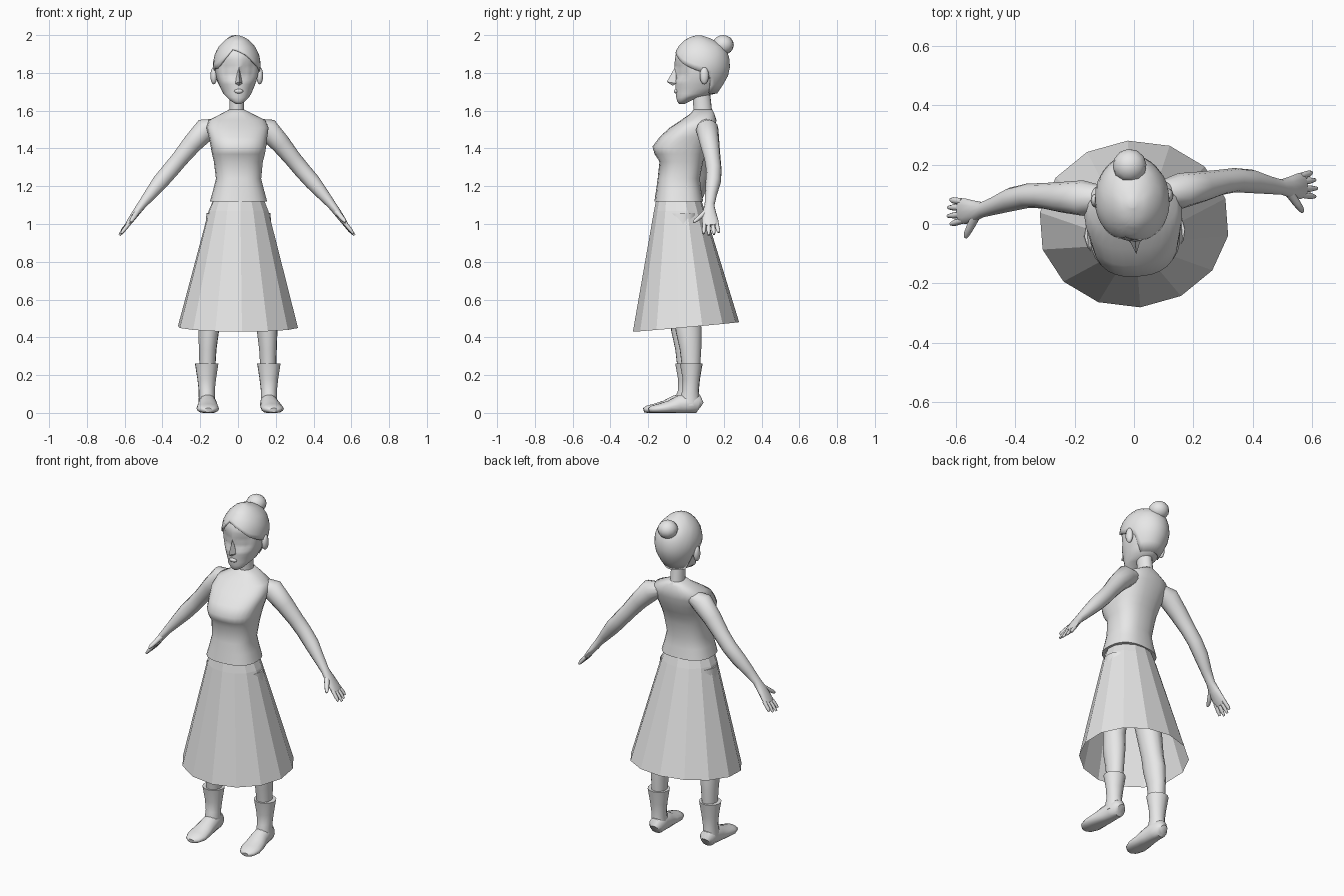
import bpy, bmesh, math
from mathutils import Vector

cube = bpy.data.objects.get("Cube")
if cube:
    bpy.data.objects.remove(cube)

GREY = (0.8, 0.8, 0.8, 1)
mat = bpy.data.materials.new("plain grey")
mat.use_nodes = True
mat.diffuse_color = GREY
mat.node_tree.nodes["Principled BSDF"].inputs["Base Color"].default_value = GREY
TWIST = math.radians(4.3)  # the whole figure is turned slightly


def finish(name, bm, smooth=50, mirror=False):
    bmesh.ops.recalc_face_normals(bm, faces=bm.faces)
    mesh = bpy.data.meshes.new(name)
    bm.to_mesh(mesh)
    bm.free()
    mesh.materials.append(mat)
    obj = bpy.data.objects.new(name, mesh)
    bpy.context.collection.objects.link(obj)
    obj.rotation_euler.z = TWIST
    if smooth:
        bpy.ops.object.select_all(action="DESELECT")
        obj.select_set(True)
        bpy.context.view_layer.objects.active = obj
        bpy.ops.object.shade_smooth_by_angle(angle=math.radians(smooth))
    if mirror:
        obj.modifiers.new("mirror", "MIRROR")
    return obj


def skin_rings(rings, caps=True):
    """Join equal rings of points with quads."""
    bm = bmesh.new()
    rows = [[bm.verts.new(p) for p in ring] for ring in rings]
    n = len(rows[0])
    for a, b in zip(rows, rows[1:]):
        for i in range(n):
            j = (i + 1) % n
            bm.faces.new((a[i], a[j], b[j], b[i]))
    if caps:
        bm.faces.new(rows[0])
        bm.faces.new(rows[-1])
    return bm


def power(v, e):
    return math.copysign(abs(v) ** e, v)


def level_point(a, z, rx, front, back, cx=0, e=1.0):
    """Point on a level oval; angle 0 faces the front."""
    return Vector((cx + rx * power(math.sin(a), e),
                   (front + back) / 2 - (back - front) / 2 * power(math.cos(a), e), z))


def angles(n):
    return [2 * math.pi * i / n for i in range(n)]


def stack(levels, n=24, cx=0, e=1.0):
    return [[level_point(a, *lv, cx=cx, e=e) for a in angles(n)] for lv in levels]


def tube(path, n=12, side=(0, 1, 0)):
    """Rings along a path of (x, y, z, half width along side, half thickness)."""
    pts = [Vector(p[:3]) for p in path]
    rings = []
    for i, p in enumerate(path):
        t = (pts[min(i + 1, len(pts) - 1)] - pts[max(i - 1, 0)]).normalized()
        s = Vector(side)
        s = (s - t * s.dot(t)).normalized()
        u = t.cross(s)
        rings.append([pts[i] + s * p[3] * math.cos(a) + u * p[4] * math.sin(a) for a in angles(n)])
    return rings


def interp(table, v):
    """Linear lookup in rows sorted by their first value."""
    if v <= table[0][0]:
        return table[0][1:]
    for a, b in zip(table, table[1:]):
        if v <= b[0]:
            f = (v - a[0]) / (b[0] - a[0])
            return [p + (q - p) * f for p, q in zip(a[1:], b[1:])]
    return table[-1][1:]


# Torso: height, half width, front, back
torso = [(1.12, .152, -.167, .09), (1.18, .135, -.158, .08), (1.24, .12, -.15, .073),
         (1.33, .13, -.14, .09), (1.37, .14, -.166, .1), (1.41, .147, -.178, .12),
         (1.46, .155, -.14, .14), (1.51, .165, -.085, .155), (1.55, .15, -.025, .16),
         (1.585, .08, .025, .15), (1.605, .042, .04, .14)]
finish("torso", skin_rings(stack(torso, 28, e=.8)), 60)

# Neck
finish("neck", skin_rings(stack([(1.57, .044, .04, .145), (1.61, .039, .04, .137),
                                 (1.72, .04, .03, .125)], 16)))

# Skirt: flat panels, hem a little higher at the back
skirt = stack([(1.13, .135, -.158, .08), (1.07, .16, -.17, .1), (.455, .322, -.282, .282)], 14)
for p in skirt[-1]:
    p.z += .09 * p.y
finish("skirt", skin_rings(skirt, caps=False), smooth=0)

# Head and hair share one skull profile
skull = [(1.635, .02, -.045, .0), (1.65, .045, -.055, .03), (1.67, .066, -.06, .07),
         (1.69, .082, -.062, .165), (1.72, .096, -.064, .185), (1.76, .112, -.066, .212),
         (1.80, .122, -.068, .23), (1.85, .127, -.07, .235), (1.9, .117, -.062, .226),
         (1.94, .096, -.04, .2), (1.975, .062, -.005, .15), (1.99, .036, .025, .11),
         (1.999, .01, .055, .08)]
heights = [lv[0] for lv in skull[:5]] + [1.74, 1.76, 1.78, 1.8, 1.82, 1.84, 1.87] + \
          [lv[0] for lv in skull[8:]]


def skull_point(a, z, shrink):
    rx, front, back = interp(skull, z)
    s = min(shrink, rx / 2)
    return level_point(a, z, rx - s, front + s, back - s)


head = [[skull_point(a, z - .01 * (z > 1.9), .008) for a in angles(32)] for z in heights]
for ring in head:  # eye sockets
    for p in ring:
        if p.y < .0 and 1.77 < p.z < 1.85 and .015 < abs(p.x) < .085:
            p.y += .014
finish("head", skin_rings(head), 60)

# Hair: its lower edge follows a swept hairline (degrees from front, height)
hairline = [(-180, 1.69), (-125, 1.69), (-105, 1.79), (-80, 1.82), (-60, 1.825), (-35, 1.88),
            (-18, 1.925), (0, 1.915), (20, 1.895), (45, 1.85), (70, 1.82), (105, 1.79),
            (125, 1.69), (180, 1.69)]
hair = []
for k in range(11):
    f = math.sin(k / 10 * math.pi / 2)
    ring = []
    for a in angles(40):
        deg = (math.degrees(a) + 180) % 360 - 180
        low = interp(hairline, deg)[0]
        ring.append(skull_point(a, low + (1.999 - low) * f, 0))
    hair.append(ring)
bm = skin_rings(hair, caps=False)
bm.faces.new([v for v in bm.verts][-40:])
obj = finish("hair", bm, 60)
rim = obj.modifiers.new("rim", "SOLIDIFY")
rim.thickness = .012
rim.offset = -1


def ball(name, centre, size, mirror=False, u=12, v=8):
    bm = bmesh.new()
    bmesh.ops.create_uvsphere(bm, u_segments=u, v_segments=v, radius=1)
    for p in bm.verts:
        p.co = Vector([c + s * q for c, s, q in zip(centre, size, p.co)])
    finish(name, bm, 60, mirror)


ball("hair_bun", (0, .197, 1.948), (.057, .057, .052))
ball("ears", (.122, .088, 1.785), (.018, .024, .046), mirror=True)

# Nose: a small wedge
bm = bmesh.new()
for p in [(0, -.056, 1.835), (0, -.102, 1.752), (.02, -.052, 1.745), (-.02, -.052, 1.745),
          (0, -.07, 1.732), (0, -.03, 1.78)]:
    bm.verts.new(p)
bmesh.ops.convex_hull(bm, input=bm.verts)
finish("nose", bm, 40)

# Lips
ball("lips", (0, -.053, 1.703), (.024, .012, .012))

# Arms with palms
arm = [(.09, .095, 1.525, .04, .035), (.165, .1, 1.5, .06, .062), (.235, .108, 1.425, .052, .052),
       (.3, .118, 1.345, .043, .045), (.35, .122, 1.285, .041, .044), (.405, .114, 1.222, .04, .042),
       (.46, .098, 1.155, .031, .032), (.505, .087, 1.1, .026, .023), (.535, .084, 1.06, .036, .02),
       (.567, .086, 1.015, .044, .016), (.585, .088, .99, .04, .011)]
finish("arms", skin_rings(tube(arm)), 60, mirror=True)

# Fingers and thumbs
for name, off, reach in (("index", -.032, -.004), ("middle", -.011, .004),
                         ("ring", .011, 0), ("little", .031, -.01)):
    y = .088 + off
    path = [(.572, y, 1.005, .011, .011), (.602, y + off * .2, .968, .011, .01),
            (.62 + reach, y + off * .3, .945 - reach, .006, .006)]
    finish(name + "_fingers", skin_rings(tube(path, 8)), 60, mirror=True)
thumb = [(.53, .066, 1.065, .016, .015), (.552, .03, 1.035, .014, .012),
         (.565, .008, 1.018, .011, .01), (.57, -.003, 1.01, .005, .005)]
finish("thumbs", skin_rings(tube(thumb, 8, (1, 0, 0))), 60, mirror=True)

# Legs
leg = [(.09, -.03, 1.05, .08, .085), (.12, -.02, .75, .075, .078), (.148, -.005, .52, .057, .066),
       (.155, .002, .44, .055, .07), (.16, .012, .34, .047, .058), (.162, .016, .2, .04, .045)]
finish("legs", skin_rings(tube(leg, 14, (1, 0, 0))), 60, mirror=True)

# Boots: shaft, then foot with a flat sole
shaft = [(.04, .044, -.045, .062), (.08, .043, -.045, .06), (.12, .043, -.03, .056),
         (.18, .05, -.03, .062), (.262, .063, -.045, .076)]
finish("boot_shafts", skin_rings(stack(shaft, 14, cx=.165)), 45, mirror=True)
foot = [(.163, .066, .035, .026, .025), (.163, .052, .045, .042, .05), (.163, 0, .05, .046, .055),
        (.165, -.05, .042, .05, .05), (.169, -.1, .03, .057, .036), (.172, -.155, .022, .06, .027),
        (.174, -.195, .018, .045, .02), (.174, -.211, .014, .022, .012)]
rings = tube(foot, 14, (1, 0, 0))
for ring in rings:
    for p in ring:
        p.z = max(p.z, 0)
finish("boot_feet", skin_rings(rings), 50, mirror=True)
